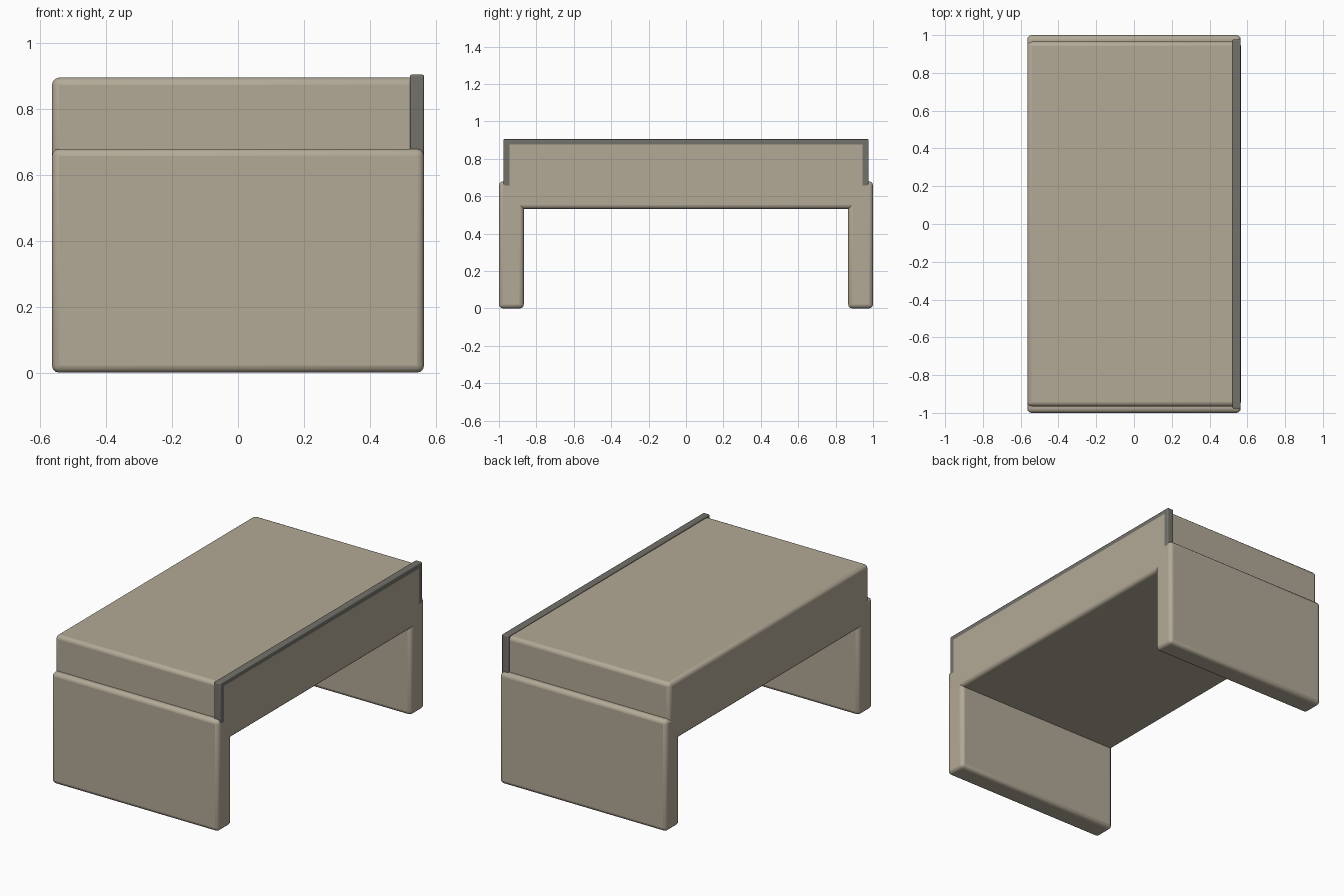
import bpy

if "Cube" in bpy.data.objects:
    bpy.data.objects.remove(bpy.data.objects["Cube"])


def material(name, color):
    mat = bpy.data.materials.new(name)
    mat.diffuse_color = color
    mat.use_nodes = True
    mat.node_tree.nodes["Principled BSDF"].inputs["Base Color"].default_value = mat.diffuse_color
    return mat


def rounded_box(name, low, high, radius, mat):
    """Box between two corners with softly rounded edges."""
    bpy.ops.mesh.primitive_cube_add(
        size=1, location=[(a + b) / 2 for a, b in zip(low, high)])
    ob = bpy.context.object
    ob.name = name
    ob.scale = [b - a for a, b in zip(low, high)]
    bpy.ops.object.transform_apply(location=False, rotation=False, scale=True)
    ob.data.materials.append(mat)
    bevel = ob.modifiers.new("rounded edges", 'BEVEL')
    bevel.width = radius
    bevel.segments = 3
    bpy.ops.object.shade_smooth_by_angle()
    return ob


beige = material("beige", (0.45, 0.40, 0.31, 1))
dark = material("dark_grey", (0.17, 0.165, 0.145, 1))

# Two slab legs
for side, y0, y1 in (("front", -1.0, -0.867), ("back", 0.867, 1.0)):
    rounded_box(side + "_leg_panel", (-0.565, y0, 0), (0.565, y1, 0.68), 0.022, beige)

# Thick top slab resting into the legs
rounded_box("top_slab", (-0.565, -0.965, 0.532), (0.5655, 0.965, 0.896), 0.022, beige)

# Dark trim panel framing the right side of the slab
rounded_box("side_trim", (0.522, -0.977, 0.56), (0.565, 0.977, 0.905), 0.006, dark)
